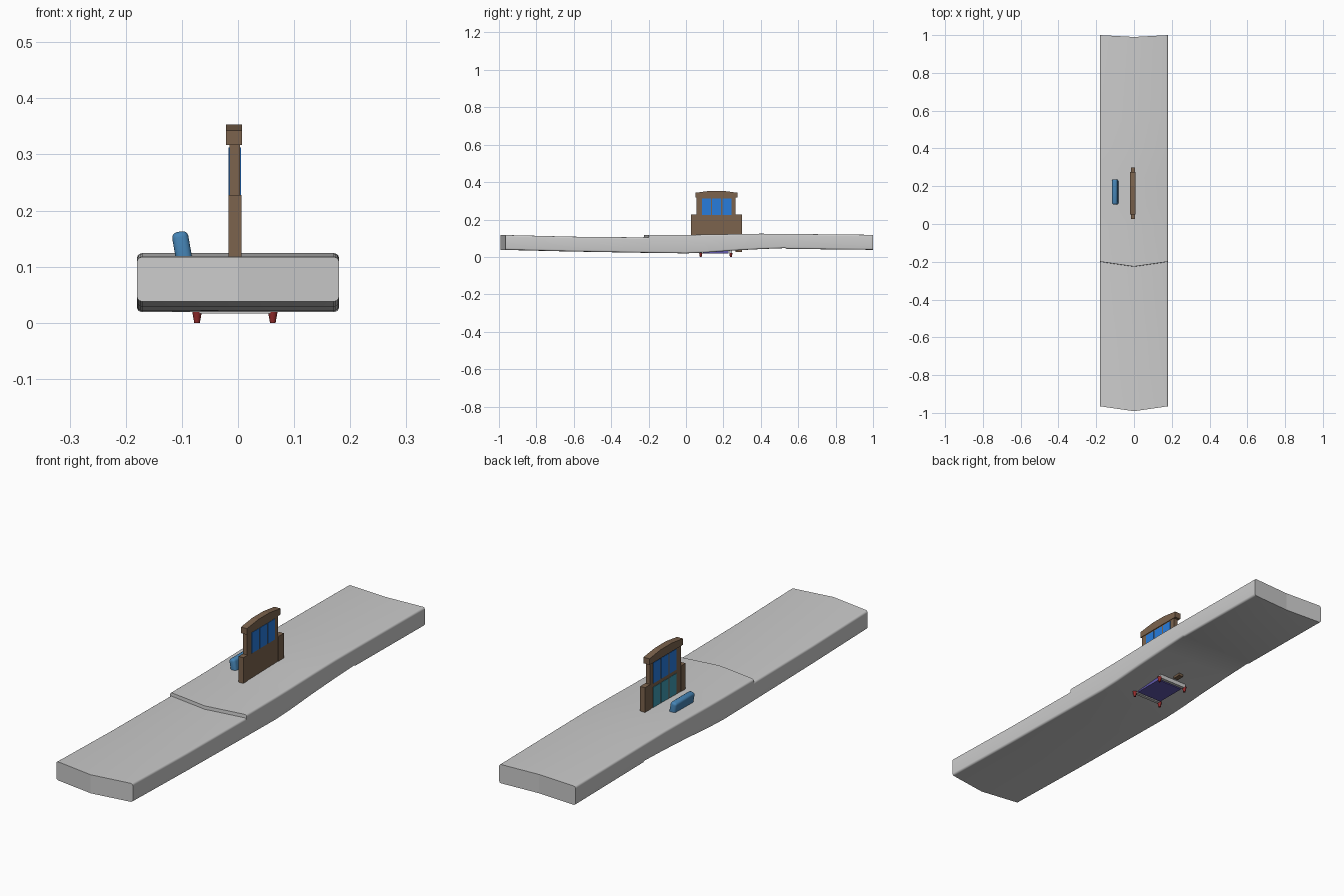
import bpy, bmesh, math
from mathutils import Matrix

cube = bpy.data.objects.get("Cube")
if cube:
    bpy.data.objects.remove(cube, do_unlink=True)


def material(name, rgb):
    m = bpy.data.materials.new(name)
    m.use_nodes = True
    color = (*rgb, 1)
    m.diffuse_color = color
    m.node_tree.nodes["Principled BSDF"].inputs["Base Color"].default_value = color
    return m


GREY = material("stone grey", (0.6, 0.6, 0.6))
BROWN = material("wood brown", (0.2, 0.125, 0.075))
BLUE = material("screen blue", (0.02, 0.2, 0.72))
TEAL = material("glass teal", (0.05, 0.33, 0.45))
STEEL = material("cushion blue", (0.06, 0.23, 0.46))
INDIGO = material("seat indigo", (0.12, 0.1, 0.42))
RED = material("foot red", (0.3, 0.025, 0.025))


def finish(name, bm, mat, smooth=False):
    bmesh.ops.recalc_face_normals(bm, faces=bm.faces)
    mesh = bpy.data.meshes.new(name)
    bm.to_mesh(mesh)
    bm.free()
    mesh.materials.append(mat)
    ob = bpy.data.objects.new(name, mesh)
    bpy.context.collection.objects.link(ob)
    if smooth:
        bpy.ops.object.select_all(action='DESELECT')
        ob.select_set(True)
        bpy.context.view_layer.objects.active = ob
        bpy.ops.object.shade_smooth_by_angle(angle=math.radians(32))
    return ob


def box(name, x, y, z, mat, bevel=0, tilt=0):
    """Box from (min, max) ranges, optionally rounded and tilted about y."""
    bm = bmesh.new()
    spans = [b - a for a, b in (x, y, z)]
    bmesh.ops.create_cube(bm, size=1, matrix=Matrix.Diagonal((*spans, 1)))
    if bevel:
        bmesh.ops.bevel(bm, geom=bm.edges[:], offset=bevel, segments=3,
                        profile=0.5, affect='EDGES')
    centre = [(a + b) / 2 for a, b in (x, y, z)]
    bm.transform(Matrix.Translation(centre) @ Matrix.Rotation(tilt, 4, 'Y'))
    return finish(name, bm, mat, bool(bevel))


# Long slab: rounded cross-section swept through stations (y, top, bottom, point)
HALF, ROUND = 0.18, 0.009
STATIONS = [
    (-0.965, 0.117, 0.038, -0.026),
    (-0.6, 0.108, 0.029, -0.026),
    (-0.2, 0.104, 0.022, -0.026),
    (-0.199, 0.118, 0.022, -0.026),
    (0.0, 0.118, 0.019, 0),
    (0.1, 0.119, 0.023, 0),
    (0.25, 0.122, 0.034, 0),
    (0.4, 0.124, 0.042, 0),
    (0.53, 0.123, 0.047, 0),
    (0.54, 0.123, 0.043, 0),
    (1.0, 0.118, 0.038, -0.01),
]


def section(top, bottom):
    arc = [i * math.pi / 8 for i in range(5)]
    side = [(HALF - ROUND + ROUND * math.sin(a),
             top - ROUND + ROUND * math.cos(a)) for a in arc]
    side += [(HALF - ROUND + ROUND * math.cos(a),
              bottom + ROUND - ROUND * math.sin(a)) for a in arc]
    return [(0, top)] + side + [(0, bottom)] + [(-px, pz) for px, pz in reversed(side)]


bm = bmesh.new()
rings = []
for y, top, bottom, point in STATIONS:
    rings.append([bm.verts.new((px, y + point * (1 - abs(px) / HALF), pz))
                  for px, pz in section(top, bottom)])
n = len(rings[0])
for a, b in zip(rings, rings[1:]):
    for i in range(n):
        j = (i + 1) % n
        bm.faces.new((a[i], a[j], b[j], b[i]))
for ring in (rings[0], rings[-1]):
    bm.faces.new(ring[:n // 2 + 1])
    bm.faces.new(ring[n // 2:] + ring[:1])
# Keep the folded end line and the end outlines crisp
slab = finish("long_slab", bm, GREY, True)
for e in slab.data.edges:
    ys = [slab.data.vertices[v].co for v in e.vertices]
    if all(abs(v.x) < 0.001 for v in ys) and abs(ys[0].z - ys[1].z) > 0.05:
        e.use_edge_sharp = True

# Upright panel with side posts
box("panel_body", (-0.015, 0.004), (0.056, 0.265), (0.05, 0.322), BROWN)
for name, y in (("front_post", (0.027, 0.058)), ("back_post", (0.264, 0.3))):
    box(name, (-0.0166, 0.006), y, (0.026, 0.228), BROWN)

# Peaked cap
bm = bmesh.new()
outline = [(0.05, 0.317), (0.276, 0.317), (0.276, 0.343), (0.2, 0.353),
           (0.126, 0.353), (0.05, 0.343)]
face = bm.faces.new([bm.verts.new((-0.021, y, z)) for y, z in outline])
out = bmesh.ops.extrude_face_region(bm, geom=[face])
bmesh.ops.translate(bm, vec=(0.028, 0, 0),
                    verts=[g for g in out["geom"] if isinstance(g, bmesh.types.BMVert)])
finish("panel_cap", bm, BROWN)

# Rows of three panes: upper on both sides, lower on one side
for i in range(3):
    y = (0.086 + i * 0.054, 0.134 + i * 0.054)
    for side, x in (("left", (0.003, 0.0055)), ("right", (-0.0165, -0.014))):
        box(f"upper_pane_{side}_{i + 1}", x, y, (0.224, 0.312), BLUE)
    box(f"lower_pane_{i + 1}", (-0.0165, -0.014), y, (0.122, 0.208), TEAL)

# Leaning backrest and the seat below
box("backrest", (-0.111, -0.082), (0.103, 0.236), (0.07, 0.163), STEEL,
    bevel=0.01, tilt=math.radians(-10))
box("seat_panel", (-0.066, 0.056), (0.092, 0.226), (0.017, 0.04), INDIGO)
for row, y in (("front", 0.079), ("back", 0.24)):
    box(f"{row}_rail", (-0.073, 0.062), (y - 0.007, y + 0.007), (0.0165, 0.04), GREY)
    for side, x in (("right", -0.073), ("left", 0.062)):
        bm = bmesh.new()
        bmesh.ops.create_cone(bm, cap_ends=True, segments=12, radius1=0.005,
                              radius2=0.009, depth=0.022,
                              matrix=Matrix.Translation((x, y, 0.011)))
        finish(f"{row}_{side}_foot", bm, RED, True)
